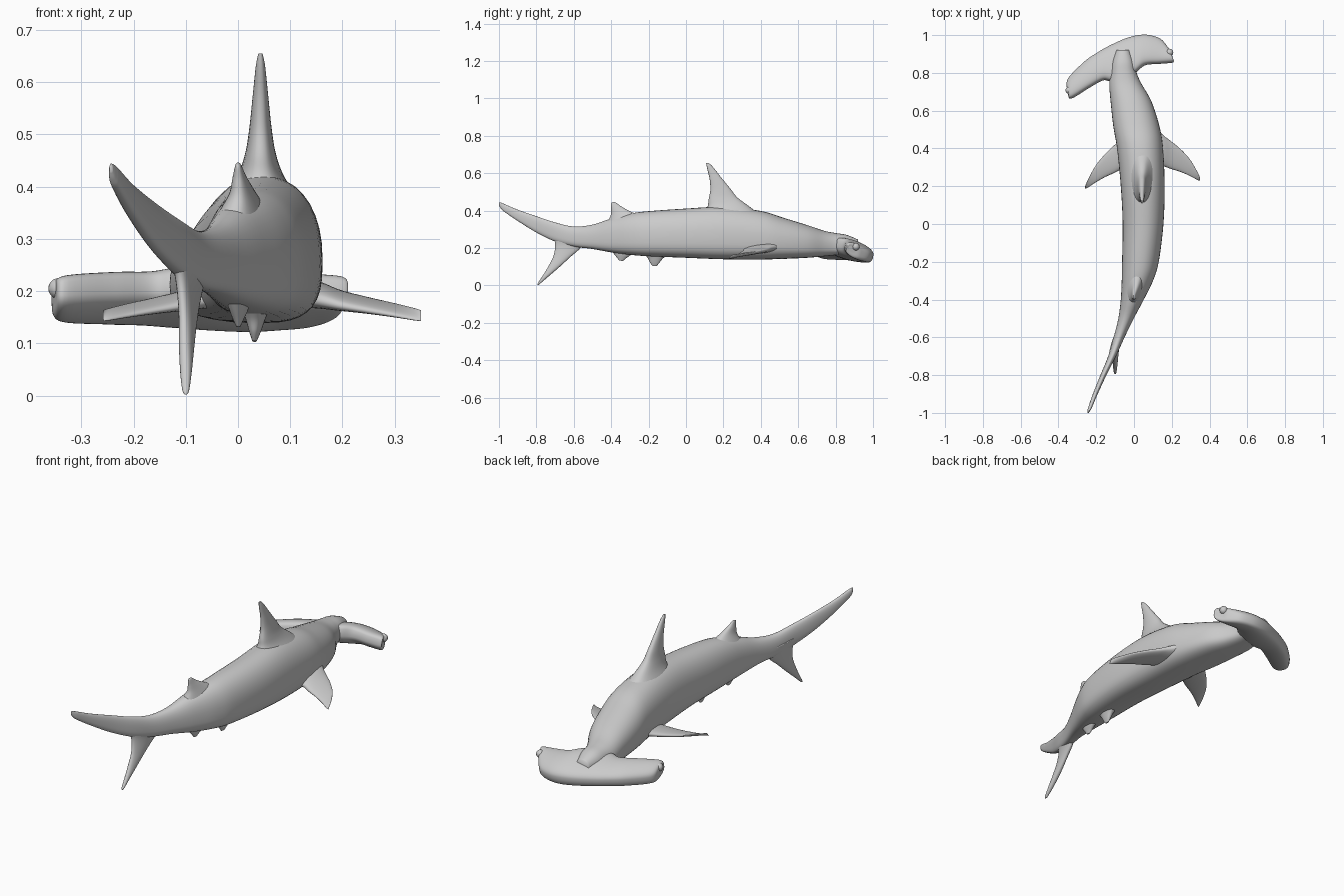
import bpy, bmesh
from math import sin, cos, pi, copysign
from mathutils import Vector


def resample(rows, steps):
    """Catmull-Rom interpolation through rows of numbers."""
    out = []
    for i in range(len(rows) - 1):
        p0, p1 = rows[max(i - 1, 0)], rows[i]
        p2, p3 = rows[i + 1], rows[min(i + 2, len(rows) - 1)]
        for k in range(steps):
            t = k / steps
            out.append([0.5 * (2 * b + (c - a) * t + (2 * a - 5 * b + 4 * c - d) * t * t
                               + (3 * b - a - 3 * c + d) * t ** 3)
                        for a, b, c, d in zip(p0, p1, p2, p3)])
    return out + [list(rows[-1])]


def loft(name, rings):
    bm = bmesh.new()
    loops = [[bm.verts.new(p) for p in r] for r in rings]
    n = len(loops[0])
    for a, b in zip(loops, loops[1:]):
        for i in range(n):
            j = (i + 1) % n
            bm.faces.new((a[i], a[j], b[j], b[i]))
    # rounded closing at both ends
    for l in (loops[0], loops[-1]):
        mid = bm.verts.new(sum((v.co for v in l), Vector()) / n)
        for i in range(n):
            bm.faces.new((l[i], l[(i + 1) % n], mid))
    bmesh.ops.recalc_face_normals(bm, faces=bm.faces)
    me = bpy.data.meshes.new(name)
    bm.to_mesh(me)
    bm.free()
    for p in me.polygons:
        p.use_smooth = True
    ob = bpy.data.objects.new(name, me)
    bpy.context.collection.objects.link(ob)
    return ob


def power(v, e):
    return copysign(abs(v) ** e, v)


def fin(name, rows, normal, blunt=0.8, n=28, steps=8):
    """Rows: leading xyz, trailing xyz, thickness."""
    nrm, rings = Vector(normal).normalized(), []
    for r in resample(rows, steps):
        a, b, t = Vector(r[:3]), Vector(r[3:6]), max(r[6], 0.002)
        ring = []
        for k in range(n):
            w = 2 * pi * k / n
            ring.append(a.lerp(b, (1 - cos(w)) / 2) + nrm * (t / 2 * power(sin(w), blunt)))
        rings.append(ring)
    return loft(name, rings)


# Body running into the upper tail lobe: y, centre x, half width, top z, bottom z
body = [
    (0.92, -0.058, 0.035, 0.245, 0.18), (0.86, -0.057, 0.058, 0.27, 0.168),
    (0.80, -0.055, 0.069, 0.28, 0.162), (0.74, -0.045, 0.086, 0.292, 0.156),
    (0.65, -0.016, 0.108, 0.322, 0.148), (0.52, 0.012, 0.122, 0.362, 0.142),
    (0.40, 0.032, 0.122, 0.398, 0.139), (0.20, 0.046, 0.116, 0.42, 0.14),
    (0.00, 0.048, 0.108, 0.411, 0.148), (-0.20, 0.034, 0.097, 0.397, 0.156),
    (-0.30, 0.018, 0.083, 0.384, 0.164), (-0.40, -0.009, 0.061, 0.358, 0.177),
    (-0.50, -0.042, 0.041, 0.325, 0.195), (-0.60, -0.079, 0.029, 0.315, 0.208),
    (-0.70, -0.116, 0.021, 0.337, 0.235), (-0.80, -0.162, 0.016, 0.370, 0.283),
    (-0.90, -0.205, 0.013, 0.405, 0.345), (-0.97, -0.232, 0.010, 0.435, 0.393),
    (-0.99, -0.240, 0.007, 0.443, 0.412), (-1.0, -0.243, 0.003, 0.444, 0.428)]
rings = []
for y, cx, hw, zt, zb in resample(body, 5):
    zm, ring = zb + 0.42 * (zt - zb), []
    for k in range(36):
        w = 2 * pi * k / 36
        c, s = cos(w), sin(w)
        e = 0.9 if s > 0 else 0.68
        h = (zt - zm) if s > 0 else (zm - zb)
        ring.append(Vector((cx + hw * power(c, e), y, zm + h * power(s, e))))
    rings.append(ring)
loft("body", rings)

# Hammer head lofted from the left end to the right end
head = [
    (-.357, .732, .185, -.349, .690, .200, .03), (-.345, .775, .167, -.332, .666, .205, .075),
    (-.26, .86, .163, -.235, .724, .210, .085), (-.19, .908, .160, -.165, .762, .212, .085),
    (-.13, .942, .157, -.12, .757, .218, .092), (-.05, .978, .153, -.055, .76, .225, .10),
    (.02, .997, .150, .01, .805, .225, .10), (.08, .998, .150, .06, .843, .218, .09),
    (.14, .978, .155, .135, .850, .210, .082), (.178, .935, .170, .205, .857, .205, .07),
    (.192, .905, .187, .207, .870, .202, .03)]
fin("hammer_head", head, (0, 0.25, 1), blunt=0.62, n=36)

# Eyes at the ends of the head
for side, pos in (("left", (-.343, .708, .205)), ("right", (.188, .908, .207))):
    bpy.ops.mesh.primitive_uv_sphere_add(segments=20, ring_count=12, radius=0.02, location=pos)
    bpy.context.object.name = side + "_eye"
    bpy.ops.object.shade_smooth()

# Dorsal fins
fin("front_dorsal_fin", [
    (.043, .40, .375, .043, .09, .37, .15), (.043, .335, .425, .043, .115, .42, .088),
    (.043, .275, .47, .043, .121, .46, .058), (.043, .235, .52, .043, .130, .51, .042),
    (.043, .19, .575, .043, .126, .57, .030), (.043, .147, .63, .043, .112, .63, .018),
    (.043, .122, .655, .043, .108, .655, .008)], (1, 0, 0))
fin("rear_dorsal_fin", [
    (.024, -.24, .37, -.015, -.425, .33, .085), (.014, -.31, .402, -.002, -.403, .375, .045),
    (.005, -.35, .425, .000, -.400, .41, .026), (.001, -.375, .443, .000, -.402, .437, .012),
    (.000, -.387, .446, .000, -.396, .444, .005)], (1, -0.15, 0))

# Lower tail lobe
fin("lower_tail_lobe", [
    (-.065, -.54, .25, -.122, -.72, .28, .05), (-.075, -.565, .20, -.112, -.700, .225, .036),
    (-.084, -.615, .155, -.106, -.708, .16, .030), (-.092, -.675, .10, -.104, -.737, .10, .028),
    (-.097, -.733, .05, -.102, -.767, .05, .023), (-.099, -.777, .012, -.101, -.792, .012, .014),
    (-.1, -.788, .002, -.1, -.795, .002, .005)], (1, -0.25, 0))

# Pectoral fins: outward distance, leading y, trailing y, z, thickness
pectoral = [(.06, .52, .30, .20, .06), (.11, .462, .297, .190, .046), (.15, .428, .281, .180, .033),
            (.20, .383, .262, .171, .024), (.25, .325, .237, .162, .017),
            (.29, .255, .213, .154, .011), (.304, .223, .208, .151, .005)]
for side, s in (("left", -1), ("right", 1)):
    rows = []
    for d, yl, yt, z, t in pectoral:
        x, dy = 0.046 + s * d, 0.07 * s * d
        rows.append((x, yl + dy, z + .012, x, yt + dy, z - .008, t))
    fin(side + "_pectoral_fin", rows, (s * 0.15, 0, 1))

# Small belly fins
fin("front_belly_fin", [
    (.037, -.08, .175, .03, -.23, .175, .06), (.036, -.12, .147, .031, -.205, .147, .038),
    (.034, -.143, .12, .031, -.192, .122, .021), (.032, -.157, .103, .031, -.18, .105, .008)],
    (1, 0, 0))
fin("rear_belly_fin", [
    (.012, -.26, .19, -.012, -.41, .20, .05), (.008, -.295, .163, -.006, -.385, .168, .034),
    (.003, -.32, .145, -.002, -.368, .147, .02), (.001, -.337, .131, 0, -.357, .133, .008)],
    (1, -0.15, 0))
